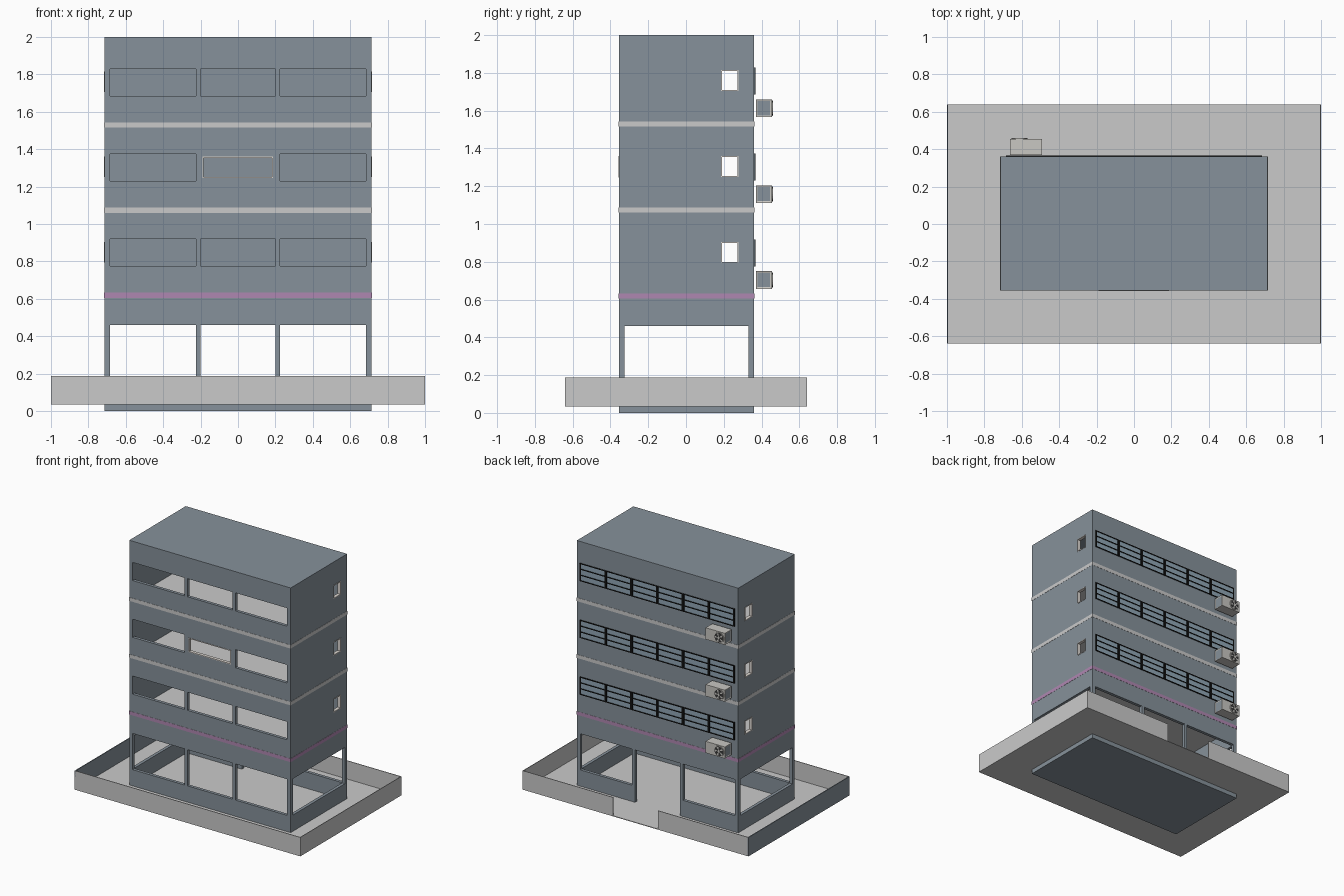
import bpy
import bmesh
from math import pi, cos, sin
from mathutils import Matrix, Vector

default = bpy.data.objects.get("Cube")
if default:
    bpy.data.objects.remove(default, do_unlink=True)


def material(name, r, g, b):
    m = bpy.data.materials.new(name)
    m.use_nodes = True
    m.diffuse_color = (r, g, b, 1)
    bsdf = m.node_tree.nodes["Principled BSDF"]
    bsdf.inputs["Base Color"].default_value = (r, g, b, 1)
    bsdf.inputs["Roughness"].default_value = 0.8
    return m


SLATE = material("slate wall", 0.24, 0.285, 0.325)
GREY = material("light concrete", 0.59, 0.59, 0.59)
PINK = material("pink band", 0.43, 0.245, 0.44)
GLASS = material("blue glass", 0.28, 0.38, 0.46)
BLACK = material("black frame", 0.005, 0.005, 0.005)
CREAM = material("cream trim", 0.72, 0.68, 0.64)
CASING = material("unit casing", 0.58, 0.57, 0.54)
DARK = material("dark fan", 0.04, 0.04, 0.04)


def add_box(bm, x, y, z, mat=0):
    """Axis-aligned box from (low, high) ranges."""
    centre = Vector([(a + b) / 2 for a, b in (x, y, z)])
    size = [abs(b - a) for a, b in (x, y, z)]
    matrix = Matrix.Translation(centre) @ Matrix.Diagonal((*size, 1))
    verts = bmesh.ops.create_cube(bm, size=1, matrix=matrix)["verts"]
    for f in {f for v in verts for f in v.link_faces}:
        f.material_index = mat


def finish(bm, name, *mats):
    mesh = bpy.data.meshes.new(name)
    bm.to_mesh(mesh)
    bm.free()
    for m in mats:
        mesh.materials.append(m)
    ob = bpy.data.objects.new(name, mesh)
    bpy.context.collection.objects.link(ob)
    return ob


def boxes(name, mat, *ranges):
    bm = bmesh.new()
    for r in ranges:
        add_box(bm, *r)
    return finish(bm, name, mat)


def cut(target, cutter):
    cutter.hide_render = True
    mod = target.modifiers.new("cut", "BOOLEAN")
    mod.operation = "DIFFERENCE"
    mod.solver = "EXACT"
    mod.object = cutter
    bpy.context.view_layer.objects.active = target
    bpy.ops.object.modifier_apply(modifier=mod.name)
    bpy.data.objects.remove(cutter, do_unlink=True)


# Main dimensions
W, FRONT, BACK, TOP = 0.715, -0.355, 0.36, 2.0
T = 0.025
PITCH = 0.455
LEVELS = [i * PITCH for i in range(3)]
BAYS = [(-0.685, -0.225), (-0.2, 0.2), (0.225, 0.685)]
SILL, LINTEL, GROUND = 0.17, 0.46, 0.04
FRAMED = (-0.19, 0.187)

# Building shell, hollowed out
shell = boxes("building_shell", SLATE, ((-W, W), (FRONT, BACK), (0, TOP)))
cut(shell, boxes("hollow", SLATE, ((-W + T, W - T), (FRONT + T, BACK - T), (0.035, TOP - 0.03))))

# Openings in all four walls
front_cut = (FRONT - 0.1, FRONT + T + 0.002)
back_cut = (BACK - T - 0.002, BACK + 0.1)
side_cuts = [(W - T - 0.002, W + 0.1), (-W - 0.1, -W + T + 0.002)]
SIDE_WINDOW = (0.185, 0.278)
holes = []
for i, bay in enumerate(BAYS):
    holes.append((bay, front_cut, (SILL, LINTEL)))
    holes.append((bay, back_cut, (0.036 if i == 1 else SILL, LINTEL)))
    for k, z in enumerate(LEVELS):
        if i == 1 and k == 1:
            holes.append((FRAMED, front_cut, (z + 0.79, z + 0.905)))
        else:
            holes.append((bay, front_cut, (z + 0.775, z + 0.92)))
for side in side_cuts:
    holes.append((side, (FRONT + T + 0.004, BACK - T - 0.004), (SILL, LINTEL)))
    for z in LEVELS:
        holes.append((side, SIDE_WINDOW, (z + 0.795, z + 0.905)))
cut(shell, boxes("openings", SLATE, *holes))

# Storey slabs whose edges show as bands
for k, z in enumerate(LEVELS):
    bm = bmesh.new()
    e = 0.0015
    add_box(bm, (-W - e, W + e), (FRONT - e, BACK + e), (z + 0.605, z + 0.633))
    bm.normal_update()
    for f in bm.faces:
        f.material_index = 1 if k == 0 and abs(f.normal.z) < 0.5 else 0
    finish(bm, f"storey_slab_{k + 1}", GREY, PINK)


# Thin trims lining the framed openings
def frame_bars(u, v, t):
    return [((u[0], u[1]), (v[0], v[0] + t)), ((u[0], u[1]), (v[1] - t, v[1])),
            ((u[0], u[0] + t), v), ((u[1] - t, u[1]), v)]


trims = []
for s in (-1, 1):
    xr = tuple(sorted((s * (W - T), s * (W + 0.002))))
    for z in LEVELS:
        trims += [(xr, u, v) for u, v in frame_bars(SIDE_WINDOW, (z + 0.795, z + 0.905), 0.005)]
trims += [(u, (FRONT - 0.002, FRONT + T), v)
          for u, v in frame_bars(FRAMED, (PITCH + 0.79, PITCH + 0.905), 0.006)]
boxes("window_trims", CREAM, *trims)

# Rear window strips: glass plate with black bars
N = 6
x0, x1 = -0.685, 0.685
step = (x1 - x0) / N
for k, z in enumerate(LEVELS):
    lo, hi = z + 0.775, z + 0.918
    boxes(f"rear_glass_{k + 1}", GLASS, ((x0, x1), (BACK - 0.001, BACK + 0.002), (lo, hi)))
    y = (BACK - 0.001, BACK + 0.007)
    bars = [((x0, x1), y, (c - h, c + h)) for c, h in
            ((lo + 0.003, 0.003), (hi - 0.003, 0.003),
             (lo + (hi - lo) / 3, 0.003), (lo + (hi - lo) * 2 / 3, 0.003))]
    for i in range(N + 1):
        c = x0 + i * step
        bars.append(((max(x0, c - 0.01), min(x1, c + 0.01)), y, (lo, hi)))
    boxes(f"rear_window_bars_{k + 1}", BLACK, *bars)


# Outdoor cooling units with a round fan
def disc(bm, x, y, z, r, depth, mat):
    matrix = Matrix.Translation((x, y, z)) @ Matrix.Rotation(pi / 2, 4, "X")
    verts = bmesh.ops.create_cone(bm, cap_ends=True, segments=24, radius1=r, radius2=r,
                                  depth=depth, matrix=matrix)["verts"]
    for f in {f for v in verts for f in v.link_faces}:
        f.material_index = mat


for k, z in enumerate(LEVELS):
    lo, hi = z + 0.657, z + 0.75
    mid = (lo + hi) / 2
    bm = bmesh.new()
    add_box(bm, (-0.663, -0.492), (0.37, 0.454), (lo, hi))
    bm.normal_update()
    ends = [f for f in bm.faces if abs(f.normal.x) > 0.9]
    bmesh.ops.inset_individual(bm, faces=ends, thickness=0.012, depth=-0.003)
    for f in ends:
        f.material_index = 2
    fx = -0.612
    disc(bm, fx, 0.456, mid, 0.043, 0.006, 0)
    disc(bm, fx, 0.457, mid, 0.038, 0.0055, 1)
    disc(bm, fx, 0.458, mid, 0.010, 0.006, 0)
    for i in range(5):
        a = i * 2 * pi / 5
        r0, r1, w = 0.008, 0.035, 0.25
        pts = [(r0, a), (r1, a - w), (r1, a + w)]
        face = bm.faces.new([bm.verts.new((fx + r * cos(t), 0.4602, mid + r * sin(t)))
                             for r, t in reversed(pts)])
        face.material_index = 0
    finish(bm, f"cooling_unit_{k + 1}", CASING, DARK, SLATE)

# Yard floor and low boundary walls, with a gateway at the rear
X, Y, H, t = 1.0, 0.64, 0.187, 0.005
boxes("yard_floor", GREY, ((-X, X), (-Y, Y), (0.035, GROUND)))
wall_z = (0.035, H)
boxes("yard_walls", GREY,
      ((-X, X), (-Y, -Y + t), wall_z),
      ((X - t, X), (-Y, Y), wall_z),
      ((0.2, X), (Y - t, Y), wall_z),
      ((-X, -0.2), (Y - t, Y), wall_z))
boxes("yard_wall_slate", SLATE, ((-X - 0.001, -X + t + 0.001), (-Y, Y), (0.035, H - 0.001)))
